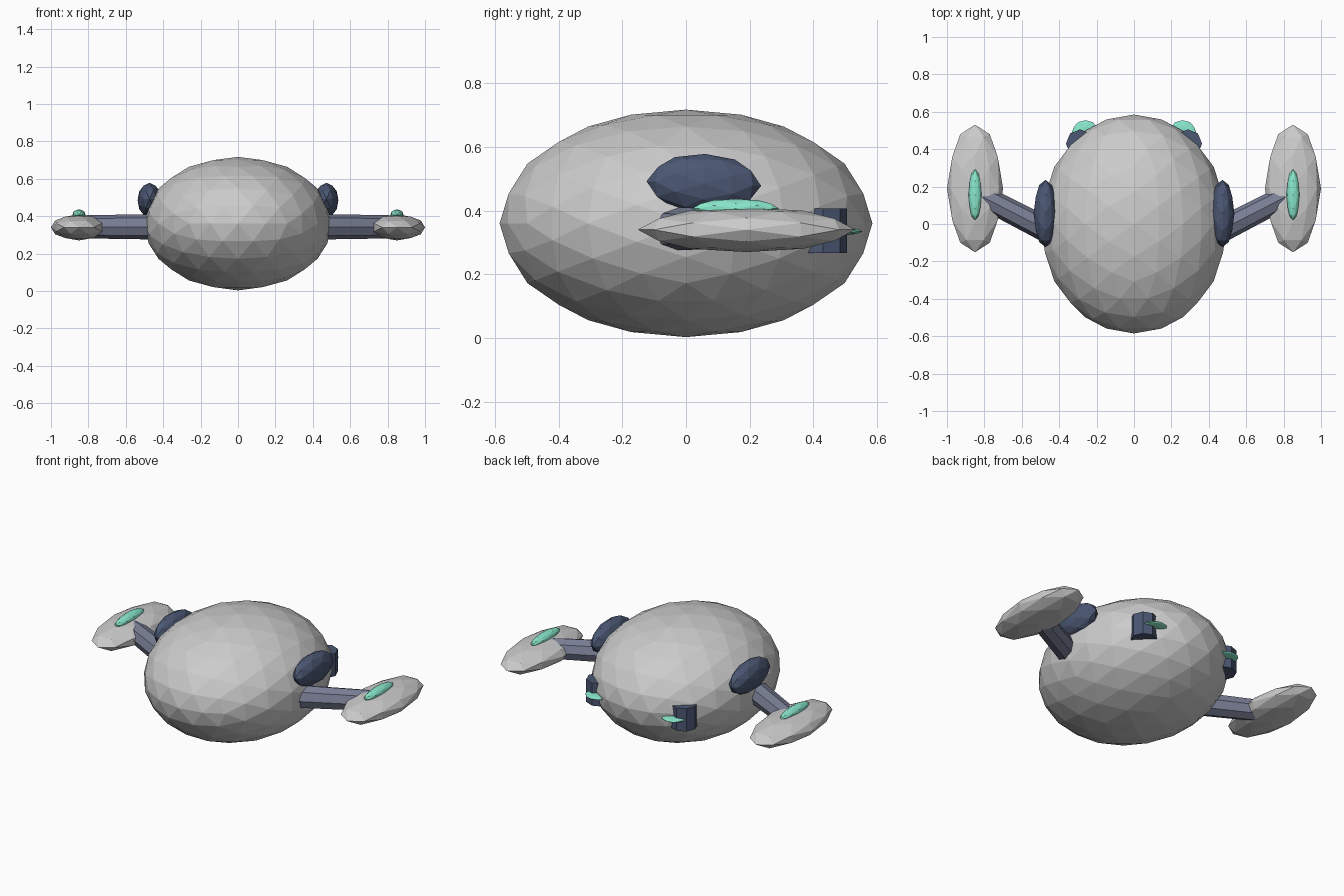
import bpy, bmesh
from math import atan, sqrt, pi
from mathutils import Matrix, Vector

if "Cube" in bpy.data.objects:
    bpy.data.objects.remove(bpy.data.objects["Cube"])


def material(name, rgb):
    m = bpy.data.materials.new(name)
    m.diffuse_color = (*rgb, 1)
    m.use_nodes = True
    m.node_tree.nodes["Principled BSDF"].inputs["Base Color"].default_value = m.diffuse_color
    return m


NAVY = material("navy", (0.07, 0.095, 0.17))
STEEL = material("steel_blue", (0.19, 0.21, 0.30))
MINT = material("mint", (0.25, 0.80, 0.60))


def finish(bm, name, mat):
    bmesh.ops.recalc_face_normals(bm, faces=bm.faces)
    me = bpy.data.meshes.new(name)
    bm.to_mesh(me)
    bm.free()
    if mat:
        me.materials.append(mat)
    ob = bpy.data.objects.new(name, me)
    bpy.context.collection.objects.link(ob)
    return ob


def ellipsoid(name, centre, radii, level=2, mat=None, tilt=0):
    # Faceted icosphere turned so it is symmetric about all three axes
    bm = bmesh.new()
    bmesh.ops.create_icosphere(bm, subdivisions=level, radius=1)
    turn = Matrix.Rotation(pi / 2, 4, 'Z') @ Matrix.Rotation(-atan(2 / (1 + sqrt(5))), 4, 'Y')
    bm.transform(Matrix.Translation(centre) @ Matrix.Rotation(tilt, 4, 'X')
                 @ Matrix.Diagonal((*radii, 1)) @ turn)
    return finish(bm, name, mat)


def rod(name, a, b, r1, r2, mat):
    # Eight-sided tapered rod between two points
    a, b = Vector(a), Vector(b)
    d = b - a
    bm = bmesh.new()
    bmesh.ops.create_cone(bm, cap_ends=True, segments=8, radius1=r1, radius2=r2, depth=d.length)
    bm.transform(Matrix.Translation((a + b) / 2) @ d.to_track_quat('Z', 'Y').to_matrix().to_4x4())
    return finish(bm, name, mat)


# Main body
ellipsoid("hull", (0, 0, 0.36), (0.5, 0.585, 0.357), 3)

for side, s in (("left", -1), ("right", 1)):
    # Side domes on the hull
    ellipsoid(side + "_dome", (s * 0.473, 0.056, 0.485), (0.064, 0.18, 0.093), mat=NAVY, tilt=-0.04)
    # Outrigger pods with their struts and top lights
    rod(side + "_strut", (s * 0.43, -0.05, 0.343), (s * 0.81, 0.145, 0.343), 0.068, 0.062, STEEL)
    ellipsoid(side + "_pod", (s * 0.85, 0.19, 0.34), (0.15, 0.341, 0.07))
    ellipsoid(side + "_pod_light", (s * 0.85, 0.156, 0.407), (0.035, 0.136, 0.03), mat=MINT)
    # Rear thrusters with glowing discs
    rod(side + "_thruster", (s * 0.288, 0.43, 0.267), (s * 0.288, 0.43, 0.407), 0.076, 0.076, NAVY)
    ellipsoid(side + "_thruster_glow", (s * 0.26, 0.485, 0.335), (0.075, 0.07, 0.012), mat=MINT)
